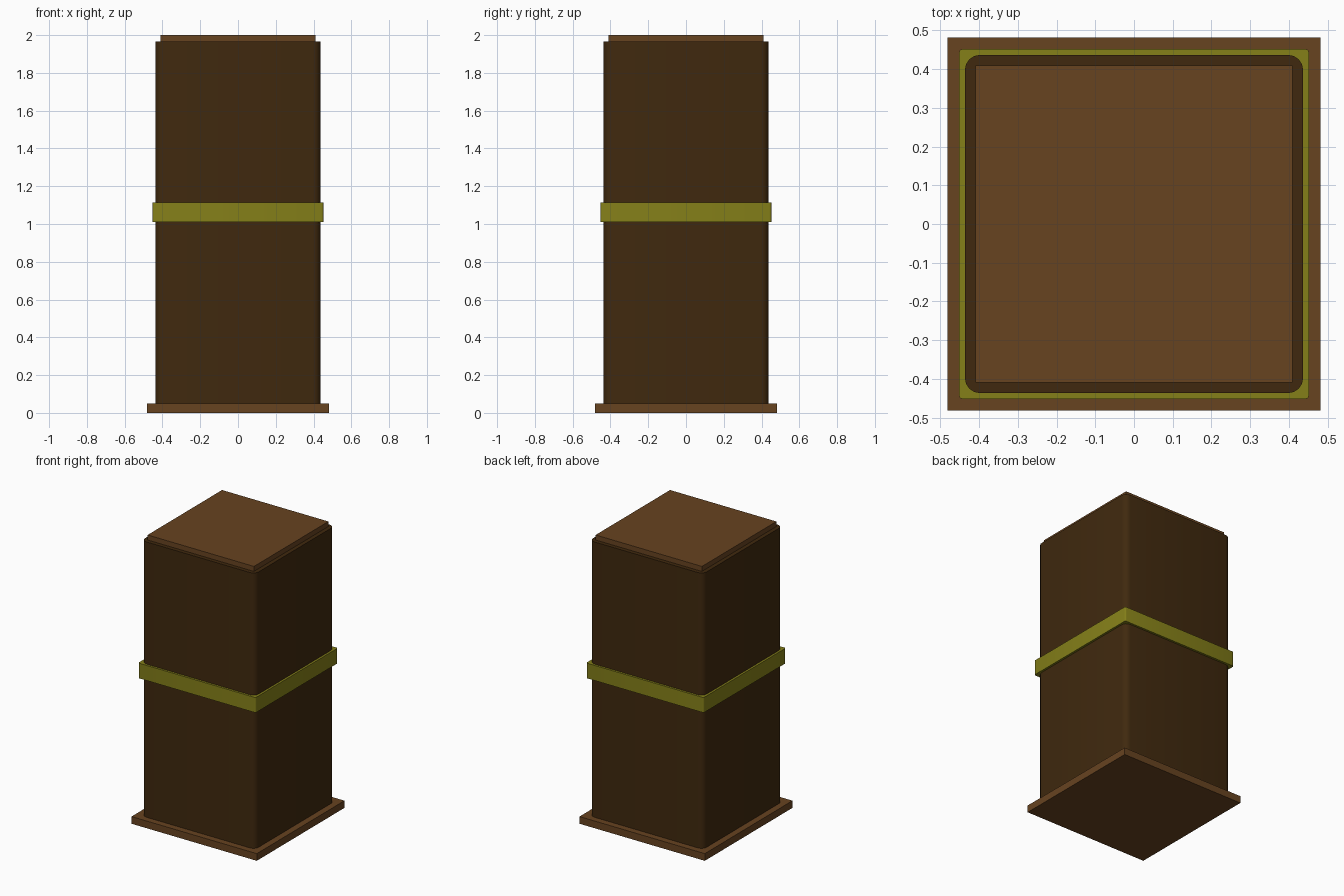
import bpy, bmesh, math

if "Cube" in bpy.data.objects:
    bpy.data.objects.remove(bpy.data.objects["Cube"])


def material(name, r, g, b):
    m = bpy.data.materials.new(name)
    m.diffuse_color = (r, g, b, 1)
    m.use_nodes = True
    m.node_tree.nodes["Principled BSDF"].inputs["Base Color"].default_value = m.diffuse_color
    return m


def block(name, half, z0, z1, mat, radius=0, segments=3):
    """Square block, optionally with rounded vertical edges."""
    bm = bmesh.new()
    bmesh.ops.create_cube(bm, size=1)
    for v in bm.verts:
        v.co.x *= 2 * half
        v.co.y *= 2 * half
        v.co.z = z1 if v.co.z > 0 else z0
    if radius:
        upright = [e for e in bm.edges
                   if abs(e.verts[0].co.z - e.verts[1].co.z) > 1e-4]
        bmesh.ops.bevel(bm, geom=upright, offset=radius, segments=segments,
                        profile=0.5, affect='EDGES')
    bmesh.ops.recalc_face_normals(bm, faces=bm.faces)
    mesh = bpy.data.meshes.new(name)
    bm.to_mesh(mesh)
    bm.free()
    mesh.materials.append(mat)
    obj = bpy.data.objects.new(name, mesh)
    bpy.context.collection.objects.link(obj)
    if radius:
        bpy.ops.object.select_all(action='DESELECT')
        obj.select_set(True)
        bpy.context.view_layer.objects.active = obj
        bpy.ops.object.shade_smooth_by_angle(angle=math.radians(40))
    return obj


dark = material("dark_wood", 0.051, 0.022, 0.0044)
brown = material("brown_wood", 0.136, 0.056, 0.0144)
olive = material("olive_trim", 0.235, 0.216, 0.0097)

# Base plate and top cap
block("base_plate", 0.482, 0.0, 0.05, brown)
block("top_cap", 0.409, 1.96, 2.0, brown)

# Main column with rounded corners
block("column_body", 0.437, 0.05, 1.965, dark, radius=0.04, segments=4)

# Trim band around the middle
block("middle_band", 0.452, 1.01, 1.115, olive, radius=0.01, segments=3)
